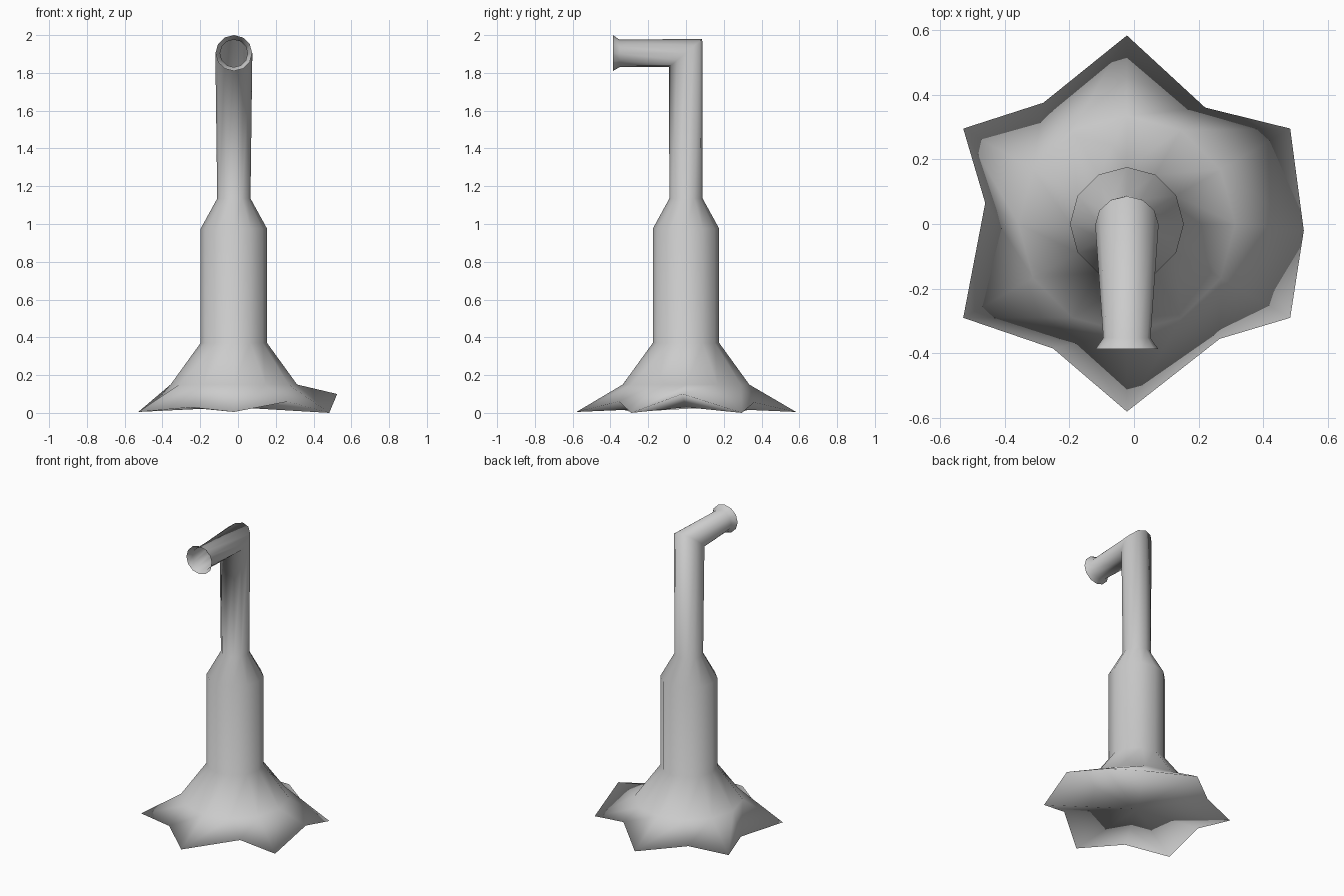
import bpy, bmesh
from math import sin, cos, pi

if "Cube" in bpy.data.objects:
    bpy.data.objects.remove(bpy.data.objects["Cube"])

SIDES = 12
CX = -0.022          # axis of the body
ANGLES = [2 * pi * i / SIDES for i in range(SIDES)]

bm = bmesh.new()


def ring(cx, cy, cz, rx, ry=0.0, rz=0.0):
    """Ellipse: rx along x; the other radius can lean between y and z."""
    return [bm.verts.new((cx + rx * cos(a), cy + ry * sin(a), cz + rz * sin(a)))
            for a in ANGLES]


# ragged star-shaped foot, counter-clockwise from +x
foot = [(0.525, -0.02, 0.10), (0.483, 0.295, 0.0), (0.22, 0.36, 0.055),
        (CX, 0.583, 0.005), (-0.28, 0.375, 0.03), (-0.528, 0.295, 0.005),
        (-0.46, 0.065, 0.025), (-0.528, -0.29, 0.005), (-0.25, -0.385, 0.03),
        (CX, -0.58, 0.005), (0.265, -0.355, 0.06), (0.483, -0.29, 0.0)]
rings = [[bm.verts.new(p) for p in foot]]

# skirt, body, shoulder and neck
for z, r in [(0.15, 0.335), (0.37, 0.176), (0.975, 0.176), (1.135, 0.088)]:
    rings.append(ring(CX, 0, z, r, r))

# mitred elbow, spout and flared mouth
rings.append(ring(CX, -0.002, 1.905, 0.098, 0.088, 0.075))
rings.append(ring(CX, -0.352, 1.903, 0.073, 0, 0.073))
rings.append(ring(CX, -0.387, 1.905, 0.097, 0, 0.095))

# skin between neighbouring rings
for low, high in zip(rings, rings[1:]):
    for i in range(SIDES):
        j = (i + 1) % SIDES
        bm.faces.new((low[i], low[j], high[j], high[i]))

# underside
hub = bm.verts.new((CX, 0, 0.03))
for i in range(SIDES):
    bm.faces.new((rings[0][(i + 1) % SIDES], rings[0][i], hub))

for f in bm.faces:
    f.smooth = True
mesh = bpy.data.meshes.new("spouted_pipe")
bm.to_mesh(mesh)
bm.free()
obj = bpy.data.objects.new("spouted_pipe", mesh)
bpy.context.collection.objects.link(obj)
